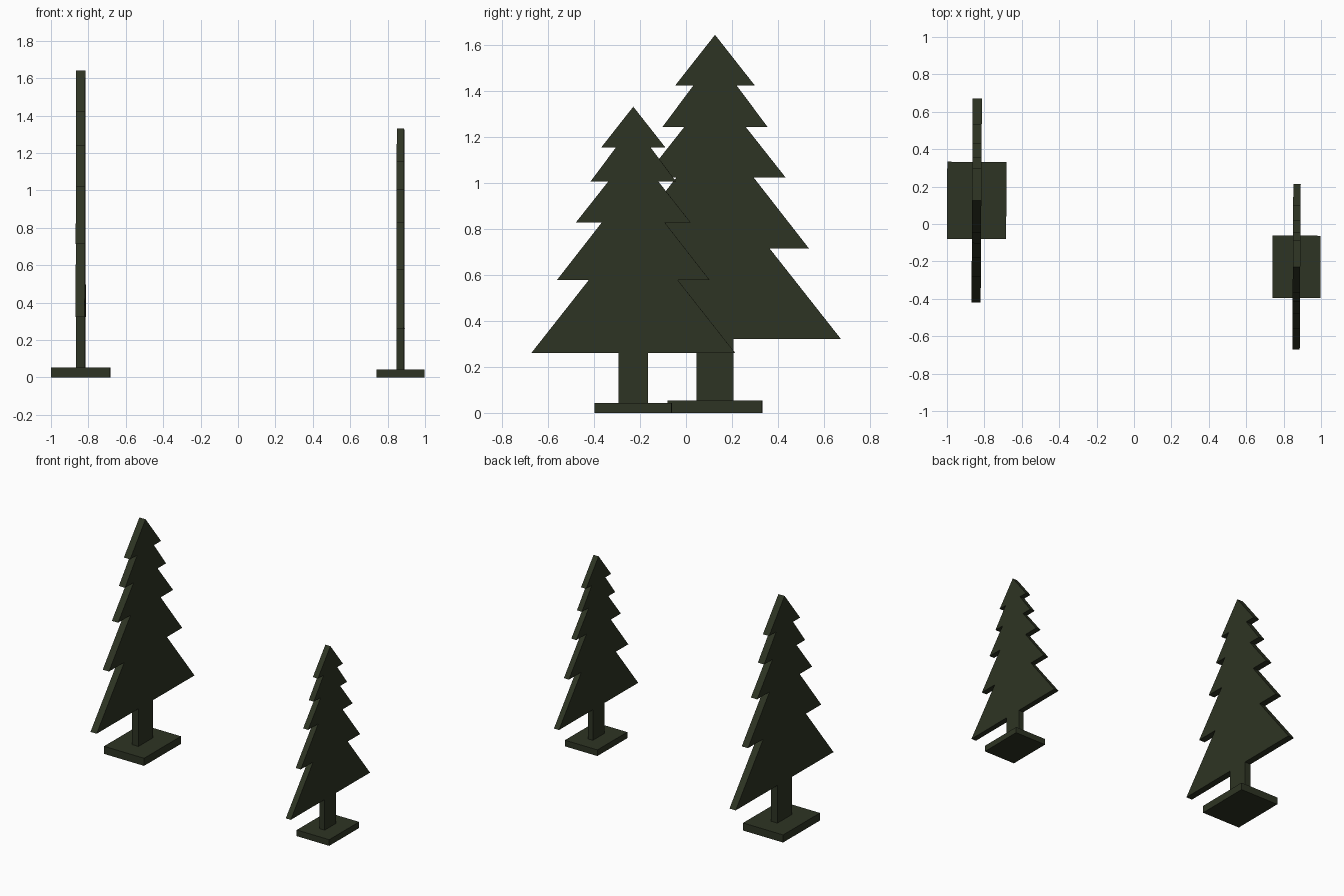
import bpy, bmesh, math

if "Cube" in bpy.data.objects:
    bpy.data.objects.remove(bpy.data.objects["Cube"])

mat = bpy.data.materials.new("dark pine green")
mat.diffuse_color = (0.027, 0.034, 0.017, 1)
mat.use_nodes = True
mat.node_tree.nodes["Principled BSDF"].inputs["Base Color"].default_value = mat.diffuse_color

# half outline of the tall tree: (offset from centre line, height), apex to trunk foot
HALF = [(0.173, 1.422), (0.094, 1.422), (0.229, 1.241), (0.134, 1.241),
        (0.307, 1.022), (0.168, 1.022), (0.409, 0.713), (0.238, 0.713),
        (0.546, 0.322), (0.080, 0.322), (0.080, 0.054)]
APEX = (0, 1.642)
THICK = 0.049


def finish(bm, name, loc, scale):
    bmesh.ops.recalc_face_normals(bm, faces=bm.faces)
    me = bpy.data.meshes.new(name)
    bm.to_mesh(me)
    bm.free()
    me.materials.append(mat)
    ob = bpy.data.objects.new(name, me)
    ob.location = loc
    ob.scale = (scale,) * 3
    ob.rotation_euler.z = math.radians(-0.35)
    bpy.context.collection.objects.link(ob)


def tree(prefix, loc, scale):
    # flat silhouette, mirrored about the centre line and extruded
    bm = bmesh.new()
    outline = [APEX] + HALF + [(-y, z) for y, z in reversed(HALF)]
    face = bm.faces.new([bm.verts.new((-THICK / 2, y, z)) for y, z in outline])
    ext = bmesh.ops.extrude_face_region(bm, geom=[face], use_keep_orig=True)
    moved = [v for v in ext["geom"] if isinstance(v, bmesh.types.BMVert)]
    bmesh.ops.translate(bm, verts=moved, vec=(THICK, 0, 0))
    finish(bm, prefix + "_tree_cutout", loc, scale)

    # rectangular foot plate
    bm = bmesh.new()
    bmesh.ops.create_cube(bm, size=1)
    for v in bm.verts:
        v.co = (v.co.x * 0.317, v.co.y * 0.412, (v.co.z + 0.5) * 0.054)
    finish(bm, prefix + "_tree_base", loc, scale)


tree("tall", (-0.841, 0.126, 0), 1.0)
tree("short", (0.869, -0.229, 0), 0.81)
